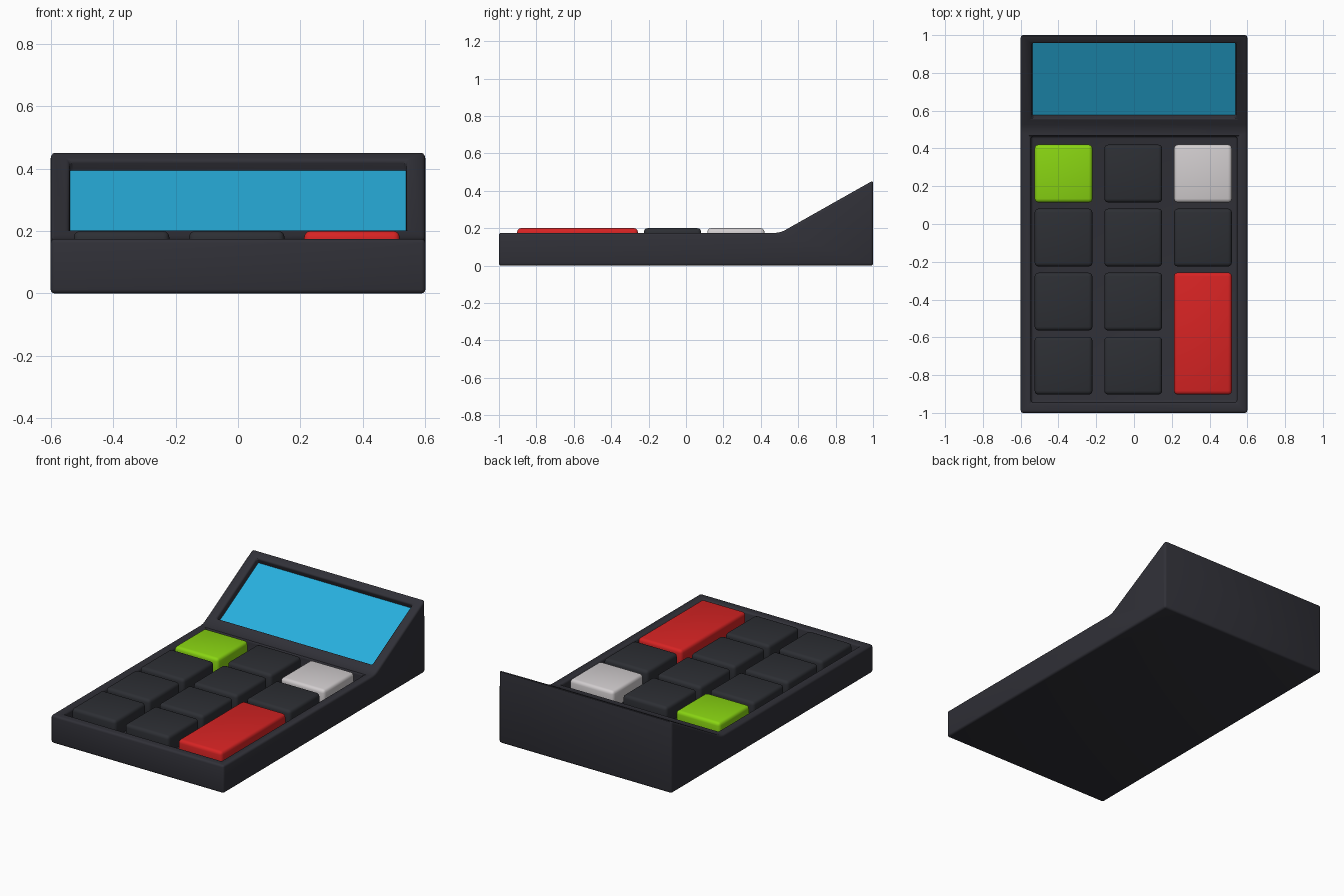
import bpy, bmesh, math
from mathutils import Matrix, Vector

if "Cube" in bpy.data.objects:
    bpy.data.objects.remove(bpy.data.objects["Cube"])


def material(name, rgb):
    m = bpy.data.materials.new(name)
    m.diffuse_color = (*rgb, 1)
    m.use_nodes = True
    m.node_tree.nodes["Principled BSDF"].inputs["Base Color"].default_value = m.diffuse_color
    return m


BODY = material("charcoal", (0.030, 0.030, 0.039))
KEY = material("dark_key", (0.026, 0.028, 0.034))
SCREEN = material("screen_blue", (0.021, 0.43, 0.73))
GREEN = material("green", (0.25, 0.66, 0.006))
RED = material("red", (0.68, 0.017, 0.017))
WHITE = material("pale_grey", (0.64, 0.61, 0.62))


def add_object(name, bm, mat=None):
    bmesh.ops.recalc_face_normals(bm, faces=bm.faces)
    me = bpy.data.meshes.new(name)
    bm.to_mesh(me)
    bm.free()
    ob = bpy.data.objects.new(name, me)
    bpy.context.collection.objects.link(ob)
    if mat:
        me.materials.append(mat)
    return ob


def box(name, center, size, mat=None, tilt=0.0):
    bm = bmesh.new()
    mx = (Matrix.Translation(center) @ Matrix.Rotation(tilt, 4, 'X')
          @ Matrix.Diagonal((*size, 1)))
    bmesh.ops.create_cube(bm, size=1, matrix=mx)
    return add_object(name, bm, mat)


def activate(ob):
    bpy.ops.object.select_all(action='DESELECT')
    ob.select_set(True)
    bpy.context.view_layer.objects.active = ob


def round_edges(ob, width):
    activate(ob)
    b = ob.modifiers.new("bevel", 'BEVEL')
    b.width = width
    b.segments = 3
    b.limit_method = 'ANGLE'
    b.angle_limit = math.radians(40)
    bpy.ops.object.modifier_apply(modifier=b.name)
    bpy.ops.object.shade_smooth_by_angle(angle=math.radians(35))


# Body: side profile extruded across x
profile = [(-1, 0), (1, 0), (1, 0.455), (0.525, 0.187),
           (0.505, 0.179), (0.48, 0.175), (-1, 0.175)]
bm = bmesh.new()
face = bm.faces.new([bm.verts.new((-0.6, y, z)) for y, z in profile])
ext = bmesh.ops.extrude_face_region(bm, geom=[face])
bmesh.ops.translate(bm, vec=(1.2, 0, 0),
                    verts=[v for v in ext['geom'] if isinstance(v, bmesh.types.BMVert)])
body = add_object("calculator_body", bm, BODY)

# Recesses for the keypad and the tilted screen
tilt = math.atan2(0.455 - 0.187, 0.475)
normal = Vector((0, -math.sin(tilt), math.cos(tilt)))
face_mid = Vector((0, 0.755, 0.187 + 0.23 * math.tan(tilt)))
cutters = [
    box("keypad_cutter", (0, -0.24, 0.20), (1.09, 1.41, 0.20)),
    box("screen_cutter", face_mid + normal * 0.052, (1.08, 0.455, 0.20), tilt=tilt),
]
for c in cutters:
    c.hide_render = True
    activate(body)
    m = body.modifiers.new("cut", 'BOOLEAN')
    m.operation = 'DIFFERENCE'
    m.solver = 'EXACT'
    m.object = c
    bpy.ops.object.modifier_apply(modifier=m.name)
    bpy.data.objects.remove(c)
round_edges(body, 0.013)

# Screen panel lying in the tilted recess
box("screen", face_mid - normal * 0.048, (1.075, 0.45, 0.02), SCREEN, tilt)


# Keys: three columns, four rows, with a double-height key at lower right
def key(name, x, y0, y1, mat):
    ob = box(name, (x, (y0 + y1) / 2, 0.14), (0.306, y1 - y0, 0.12), mat)
    round_edges(ob, 0.02)


special = {(0, 0): ("green_key", GREEN), (2, 0): ("white_key", WHITE)}
for col in range(3):
    x = -0.373 + 0.369 * col
    for row in range(4):
        top = 0.42 - 0.339 * row
        if col == 2 and row == 2:
            key("red_key", x, -0.903, top + 0.001, RED)
        elif not (col == 2 and row == 3):
            name, mat = special.get((col, row), (f"key_{col}_{row}", KEY))
            key(name, x, top - 0.306, top, mat)
